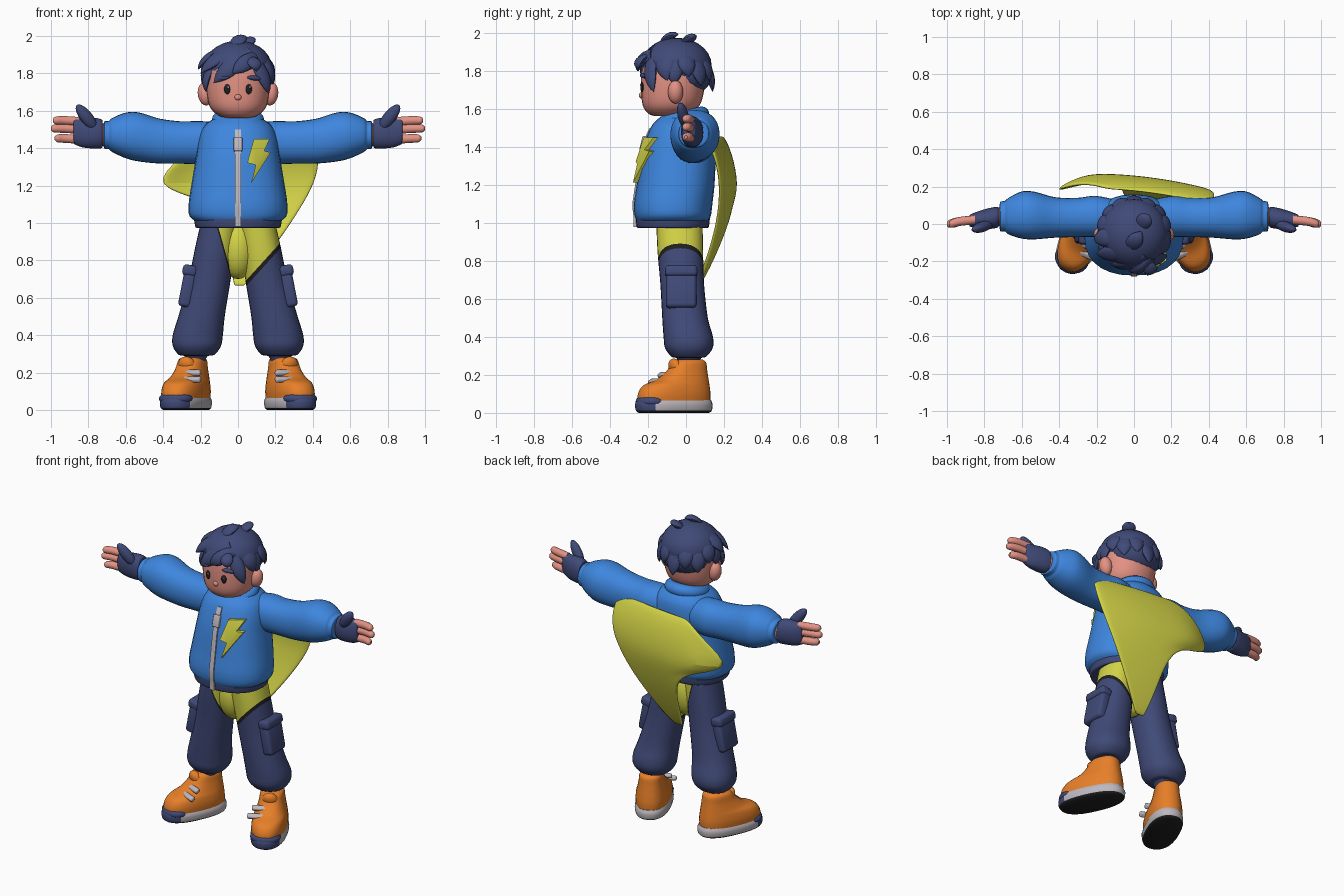
import bpy, bmesh, math
from mathutils import Vector, Euler

if "Cube" in bpy.data.objects:
    bpy.data.objects.remove(bpy.data.objects["Cube"])


def material(name, *srgb):
    m = bpy.data.materials.new(name)
    m.use_nodes = True
    col = [((c / 255 + 0.055) / 1.055) ** 2.4 for c in srgb] + [1]
    m.diffuse_color = col
    m.node_tree.nodes["Principled BSDF"].inputs["Base Color"].default_value = col
    return m


BLUE = material("jacket blue", 62, 134, 222)
NAVY = material("navy", 64, 74, 120)
YELLOW = material("cape yellow", 212, 212, 72)
ORANGE = material("shoe orange", 236, 130, 42)
SKIN = material("skin", 228, 146, 132)
GREY = material("light grey", 190, 184, 190)
DARK = material("dark", 32, 32, 34)


def finish(name, bm, mats, rule=None, sharp=40):
    """Turn a bmesh into a smooth-shaded object, colouring faces by a rule."""
    bmesh.ops.recalc_face_normals(bm, faces=bm.faces)
    for f in bm.faces:
        if rule:
            f.material_index = rule(f.calc_center_median(), f.normal)
    mesh = bpy.data.meshes.new(name)
    bm.to_mesh(mesh)
    bm.free()
    ob = bpy.data.objects.new(name, mesh)
    bpy.context.collection.objects.link(ob)
    for m in mats if isinstance(mats, (list, tuple)) else [mats]:
        mesh.materials.append(m)
    bpy.ops.object.select_all(action='DESELECT')
    bpy.context.view_layer.objects.active = ob
    ob.select_set(True)
    bpy.ops.object.shade_smooth_by_angle(angle=math.radians(sharp))
    return ob


def skin_rings(rings):
    """Bridge rings of points into a closed tube."""
    bm = bmesh.new()
    rows = [[bm.verts.new(p) for p in r] for r in rings]
    n = len(rows[0])
    for a, b in zip(rows, rows[1:]):
        for i in range(n):
            j = (i + 1) % n
            bm.faces.new((a[i], a[j], b[j], b[i]))
    bm.faces.new(rows[0])
    bm.faces.new(rows[-1])
    return bm


def smooth(keys, steps=4):
    """Catmull-Rom through the key sections."""
    k = [Vector(r) for r in keys]
    k = [k[0]] + k + [k[-1]]
    out = []
    for a, b, c, d in zip(k, k[1:], k[2:], k[3:]):
        for i in range(steps):
            t = i / steps
            out.append(b + (c - a) * (t / 2) + (a * 2 - b * 5 + c * 4 - d) * (t * t / 2)
                       + (b * 3 - a - c * 3 + d) * (t ** 3 / 2))
    return out + [k[-1]]


def loft(keys, axis="z", s=1, p=2.2, n=28):
    """Sections are (position, centre a, centre b, radius a, radius b)."""
    rings = []
    for t, a, b, ra, rb in smooth(keys):
        ring = []
        for i in range(n):
            c, d = math.cos(math.tau * i / n), math.sin(math.tau * i / n)
            u = a + ra * math.copysign(abs(c) ** (2 / p), c)
            v = b + rb * math.copysign(abs(d) ** (2 / p), d)
            ring.append((s * u, v, t) if axis == "z" else (s * t, u, v))
        rings.append(ring)
    return skin_rings(rings)


def ball(name, loc, radii, mat, rot=(0, 0, 0)):
    bm = bmesh.new()
    bmesh.ops.create_uvsphere(bm, u_segments=24, v_segments=14, radius=1)
    e = Euler([math.radians(r) for r in rot])
    for v in bm.verts:
        v.co = e.to_matrix() @ (v.co * Vector(radii)) + Vector(loc)
    return finish(name, bm, mat)


def box(name, loc, size, mat, rot=(0, 0, 0), bevel=0.02):
    bm = bmesh.new()
    bmesh.ops.create_cube(bm, size=1)
    for v in bm.verts:
        v.co *= Vector(size)
    bmesh.ops.bevel(bm, geom=bm.edges[:], offset=bevel, segments=3, affect='EDGES', profile=0.5)
    ob = finish(name, bm, mat)
    ob.location, ob.rotation_euler = loc, [math.radians(r) for r in rot]
    return ob


# Jacket body, waistband and collar
TORSO = [(1.0, 0, -.07, .21, .18), (1.035, 0, -.07, .258, .2), (1.1, 0, -.068, .264, .207),
         (1.2, 0, -.055, .25, .205), (1.35, 0, -.04, .225, .197), (1.45, 0, -.025, .21, .183),
         (1.52, 0, -.015, .18, .16), (1.57, 0, -.01, .11, .11)]
finish("jacket_body", loft(TORSO, p=2.3), BLUE)
finish("jacket_waistband", loft([(.975, 0, -.07, .215, .178), (.98, 0, -.07, .228, .19),
                                 (1.03, 0, -.07, .235, .195), (1.04, 0, -.07, .22, .18)]), NAVY)
bpy.ops.mesh.primitive_torus_add(major_radius=.1, minor_radius=.04, major_segments=32, minor_segments=14,
                                 location=(0, -.015, 1.55), rotation=(.24, 0, 0))
collar = bpy.context.object
collar.name = "collar"
collar.data.materials.append(BLUE)
bpy.ops.object.shade_smooth_by_angle()


def front(x, z):
    """Depth of the jacket's front surface."""
    for a, b in zip(TORSO, TORSO[1:]):
        if z <= b[0]:
            _, _, cy, rx, ry = Vector(a).lerp(Vector(b), max(0, (z - a[0]) / (b[0] - a[0])))
            return cy - ry * max(0, 1 - abs(x / rx) ** 2.3) ** (1 / 2.3)
    return -.12


# Zip with its pull, and the chest badge
zs = [.98 + .026 * i for i in range(21)]
finish("zip", skin_rings([[(x, min(front(0, z), -.268 if z < 1.05 else 0) + d, z)
                           for x, d in ((-.016, .02), (.016, .02), (.016, -.008), (-.016, -.008))]
                          for z in zs]), GREY)
box("zip_pull", (0, front(0, 1.42) - .008, 1.42), (.046, .025, .075), GREY, (-14, 0, 0), .006)
BOLT = [(.085, 1.45), (.17, 1.45), (.14, 1.385), (.175, 1.378), (.07, 1.212), (.095, 1.31), (.05, 1.322)]
bm = bmesh.new()
rows = [[bm.verts.new((x, front(x, z) - d, z)) for x, z in BOLT] for d in (-.01, .026)]
for r in rows:
    bmesh.ops.triangulate(bm, faces=[bm.faces.new(r)])
for i in range(len(BOLT)):
    j = (i + 1) % len(BOLT)
    bm.faces.new((rows[0][i], rows[0][j], rows[1][j], rows[1][i]))
finish("bolt_badge", bm, YELLOW)

LEG = [(1.02, .095, -.035, .1, .122), (.85, .125, -.03, .108, .12), (.68, .155, -.02, .113, .115),
       (.5, .195, -.005, .124, .12), (.4, .215, .012, .134, .13), (.34, .22, .015, .128, .125),
       (.295, .222, .015, .095, .09), (.28, .225, .015, .056, .06), (.18, .235, .02, .055, .06)]
SLEEVE = [(.06, .02, 1.43, .1, .1), (.2, .04, 1.43, .11, .115), (.3, .035, 1.43, .105, .113),
          (.42, .035, 1.438, .108, .12), (.53, .045, 1.46, .127, .131), (.6, .048, 1.468, .126, .122),
          (.67, .042, 1.47, .098, .092), (.69, .042, 1.47, .082, .076), (.715, .04, 1.47, .078, .072),
          (.718, .04, 1.47, .05, .05)]
GLOVE = [(.725, .038, 1.475, .045, .065), (.73, .036, 1.477, .055, .077), (.77, .03, 1.48, .056, .082),
         (.83, .024, 1.482, .045, .078), (.872, .018, 1.492, .034, .072), (.88, .018, 1.492, .026, .062)]
UPPER = [(.05, 0, -.07, .1, .2), (.1, 0, -.068, .104, .2), (.145, 0, -.055, .098, .182),
         (.175, 0, -.02, .088, .142), (.22, 0, .005, .077, .11), (.265, 0, .018, .07, .09),
         (.28, 0, .02, .055, .07)]
SOLE = [(0, 0, -.07, .09, .195), (.012, 0, -.07, .104, .21), (.045, 0, -.07, .108, .214),
        (.068, 0, -.07, .1, .205)]

for s, side in ((1, "left"), (-1, "right")):
    # Sleeve, wrist, glove and fingers
    finish(side + "_sleeve", loft(SLEEVE, "x", s), BLUE)
    ball(side + "_wrist", (s * .72, .04, 1.472), (.04, .05, .06), SKIN)
    finish(side + "_glove", loft(GLOVE, "x", s), NAVY)
    ball(side + "_thumb", (s * .81, -.015, 1.565), (.085, .028, .034), NAVY, (0, -s * 50, s * -18))
    for name, z, tip in (("index", 1.548, .99), ("middle", 1.505, 1), ("little", 1.452, .98)):
        keys = [(.85, .022, z - .005, .024, .024), (.93, .014, z, .024, .024),
                (tip - .015, .002, z, .022, .021), (tip, 0, z, .009, .009)]
        finish(f"{side}_{name}_finger", loft(keys, "x", s, 2, 14), SKIN)

    # Trouser leg, cut along the slanted edge of the yellow hip cloth
    slope, base = (1.1, .645) if s > 0 else (3.6, .6)
    bm = loft(LEG, "z", s)
    for drop in (0, .03):
        bmesh.ops.bisect_plane(bm, geom=bm.verts[:] + bm.edges[:] + bm.faces[:],
                               plane_co=(0, 0, base - drop), plane_no=(-s * slope, 0, 1))

    def cloth(c, n):
        h = c.z - base - slope * s * c.x
        return 1 if h > 0 else 2 if h > -.03 else 0
    finish(side + "_trouser_leg", bm, (NAVY, YELLOW, DARK), cloth)
    box(side + "_pocket", (s * .268, -.025, .655), (.07, .16, .21), NAVY, (0, s * -11, 0))
    box(side + "_pocket_flap", (s * .257, -.025, .745), (.08, .17, .06), NAVY, (0, s * -11, 0))

    # Shoe, turned outward
    parts = [finish(side + "_shoe_upper", loft(UPPER, p=2.4), ORANGE),
             finish(side + "_shoe_sole", loft(SOLE, p=2.4), (GREY, NAVY, DARK),
                    lambda c, n: 2 if n.z < -.5 else 1 if c.y < -.2 else 0),
             ball(side + "_toe_cap", (0, -.2, .06), (.094, .08, .042), NAVY),
             ball(side + "_shoe_tongue", (0, -.055, .235), (.05, .035, .055), ORANGE, (30, 0, 0))]
    for y, z in ((-.165, .163), (-.115, .198)):
        parts.append(box(side + "_lace", (0, y, z), (.11, .034, .028), GREY, (35, 0, 0), .01))
    for ob in parts:
        ob.location += Vector((s * .25, 0, 0))
        ob.rotation_euler.z = s * math.radians(24)

    # Ear, eye and eyebrow
    ball(side + "_ear", (s * .175, -.055, 1.69), (.04, .04, .062), SKIN, (0, s * 8, 0))
    ball(side + "_eye", (s * .058, -.232, 1.715), (.017, .008, .027), DARK, (0, 0, s * 12))
    ball(side + "_eye_glint", (s * .058 + .006, -.239, 1.726), (.005, .004, .006), GREY)
    ball(side + "_eyebrow", (s * .088, -.222, 1.775), (.042, .014, .013), NAVY, (0, s * 5, s * 24))

ball("hip_cloth", (0, -.03, .87), (.1, .11, .17), YELLOW)

# Head, neck and nose
finish("neck", loft([(1.48, 0, -.03, .07, .07), (1.65, 0, -.03, .062, .065)]), SKIN)
finish("head", loft([(1.562, 0, -.09, .06, .07), (1.575, 0, -.088, .105, .11), (1.62, 0, -.078, .15, .15),
                     (1.7, 0, -.07, .168, .166), (1.8, 0, -.065, .168, .168), (1.88, 0, -.06, .15, .15),
                     (1.94, 0, -.06, .08, .08)]), SKIN)
ball("nose", (0, -.235, 1.672), (.018, .013, .016), SKIN)

# Hair: two caps and overlapping pointed locks
CROWN = Vector((0, -.06, 1.8))
ball("hair_cap", (0, -.05, 1.83), (.182, .185, .145), NAVY)
ball("hair_nape", (0, .02, 1.79), (.165, .118, .12), NAVY)


def lock(name, root, tip, width, lift=.05):
    a, c = Vector(root), Vector(tip)
    mid = (a + c) / 2
    mid += (mid - CROWN).normalized() * lift
    rings = []
    for i in range(11):
        t = i / 10
        p = a * (1 - t) ** 2 + mid * 2 * t * (1 - t) + c * t * t
        along = ((mid - a) * (1 - t) + (c - mid) * t).normalized()
        out = p - CROWN
        out = (out - along * out.dot(along)).normalized()
        across, r = along.cross(out), width * (.6 + .8 * t) * (1.01 - t ** 2.5)
        rings.append([p + across * r * math.cos(q) + out * r * .5 * math.sin(q)
                      for q in (math.tau * k / 12 for k in range(12))])
    finish(name, skin_rings(rings), NAVY)


LOCKS = [((.07, -.17, 1.91), (-.13, -.21, 1.75), .06), ((.09, -.18, 1.89), (-.03, -.25, 1.8), .05),
         ((.02, -.12, 1.94), (-.2, -.16, 1.8), .06), ((-.04, -.06, 1.93), (-.215, -.08, 1.82), .06),
         ((.06, -.17, 1.9), (.165, -.17, 1.69), .05), ((.08, -.1, 1.91), (.185, -.1, 1.75), .065),
         ((-.12, -.12, 1.86), (-.17, -.13, 1.7), .04), ((.02, -.03, 1.92), (.08, .05, 1.98), .05),
         ((-.03, -.13, 1.92), (.04, -.04, 1.99), .05), ((.06, -.2, 1.88), (.1, -.25, 1.81), .045)]
for i, (root, tip, w) in enumerate(LOCKS):
    lock(f"front_lock_{i}", root, tip, w)
for i in range(9):
    a = math.radians(-10 + 25 * i)
    u, v = math.cos(a), math.sin(a)
    low = 1.69 + .04 * (i % 2) + .04 * abs(u)
    lock(f"back_lock_{i}", (.11 * u, .1 * v - .05, 1.9), (.185 * u, .17 * v - .03, low), .06, .045)

# Cape: edges as (right x, right z, left x, left z), bellied out behind
EDGES = [(-.14, 1.46, .41, 1.46), (-.29, 1.375, .44, 1.36), (-.49, 1.19, .42, 1.22),
         (-.15, 1.13, .33, 1.07), (-.07, .98, .25, .95), (-.05, .82, .14, .8), (-.02, .66, .03, .66)]
bm = bmesh.new()
rows = []
for xa, za, xb, zb in EDGES:
    row = []
    for i in range(11):
        p = Vector((xa, 0, za)).lerp(Vector((xb, 0, zb)), i / 10)
        belly = .275 - .8 * max(0, p.z - 1.28) ** 1.3 - .46 * max(0, 1.28 - p.z) ** 1.7
        p.y = belly - (2 if p.x < -.25 else .2) * (p.x + .25) ** 2
        row.append(bm.verts.new(p))
    rows.append(row)
for a, b in zip(rows, rows[1:]):
    for i in range(10):
        bm.faces.new((a[i], a[i + 1], b[i + 1], b[i]))
cape = finish("cape", bm, YELLOW)
thick = cape.modifiers.new("thickness", 'SOLIDIFY')
thick.thickness, thick.offset = .022, 0
cape.modifiers.new("soften", 'SUBSURF').levels = 2
